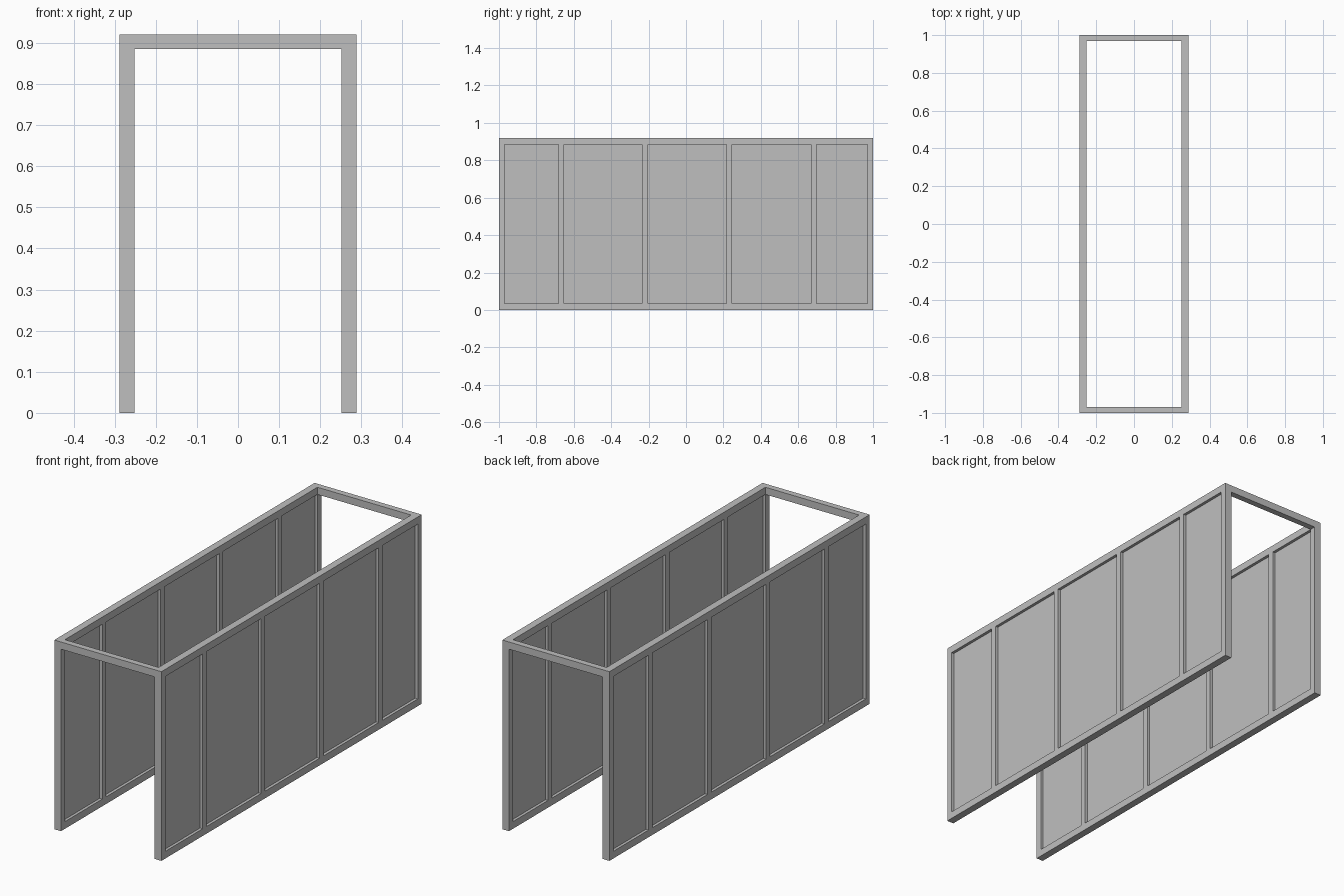
import bpy

cube = bpy.data.objects.get("Cube")
if cube:
    bpy.data.objects.remove(cube, do_unlink=True)

GREY = (0.52, 0.52, 0.52, 1.0)
mat = bpy.data.materials.new("plain grey")
mat.use_nodes = True
mat.diffuse_color = GREY
mat.node_tree.nodes["Principled BSDF"].inputs["Base Color"].default_value = GREY

HALF_W, HALF_L, HEIGHT = 0.288, 1.0, 0.92
BAR_X, BAR_Y, BAR_Z = 0.036, 0.03, 0.035
PANEL = 0.008


def box(name, low, high):
    """Axis-aligned box between two corners."""
    centre = [(a + b) / 2 for a, b in zip(low, high)]
    bpy.ops.mesh.primitive_cube_add(size=1, location=centre)
    ob = bpy.context.object
    ob.name = name
    ob.scale = [b - a for a, b in zip(low, high)]
    bpy.ops.object.transform_apply(location=False, rotation=False, scale=True)
    ob.data.materials.append(mat)
    return ob


# Post centres along the length
end = HALF_L - BAR_Y / 2
posts = [-end, -0.668, -0.219, 0.231, 0.684, end]

for side, sign in (("left", 1), ("right", -1)):
    mid = sign * (HALF_W - BAR_X / 2)
    x0, x1 = mid - BAR_X / 2, mid + BAR_X / 2

    # Long rails at the bottom and top of the wall
    box(side + "_bottom_rail", (x0, -HALF_L, 0), (x1, HALF_L, BAR_Z))
    box(side + "_top_rail", (x0, -HALF_L, HEIGHT - BAR_Z), (x1, HALF_L, HEIGHT))

    # Upright posts between the rails
    for i, y in enumerate(posts):
        box(f"{side}_post_{i + 1}", (x0, y - BAR_Y / 2, BAR_Z),
            (x1, y + BAR_Y / 2, HEIGHT - BAR_Z))

    # Thin infill panels set in the middle of the frame depth
    for i, (a, b) in enumerate(zip(posts, posts[1:])):
        box(f"{side}_panel_{i + 1}", (mid - PANEL / 2, a + BAR_Y / 2, BAR_Z),
            (mid + PANEL / 2, b - BAR_Y / 2, HEIGHT - BAR_Z))

# Crossbars joining the two walls at the top of each end
inner = HALF_W - BAR_X
for name, y in (("front_crossbar", -end), ("back_crossbar", end)):
    box(name, (-inner, y - BAR_Y / 2, HEIGHT - BAR_Z),
        (inner, y + BAR_Y / 2, HEIGHT))
